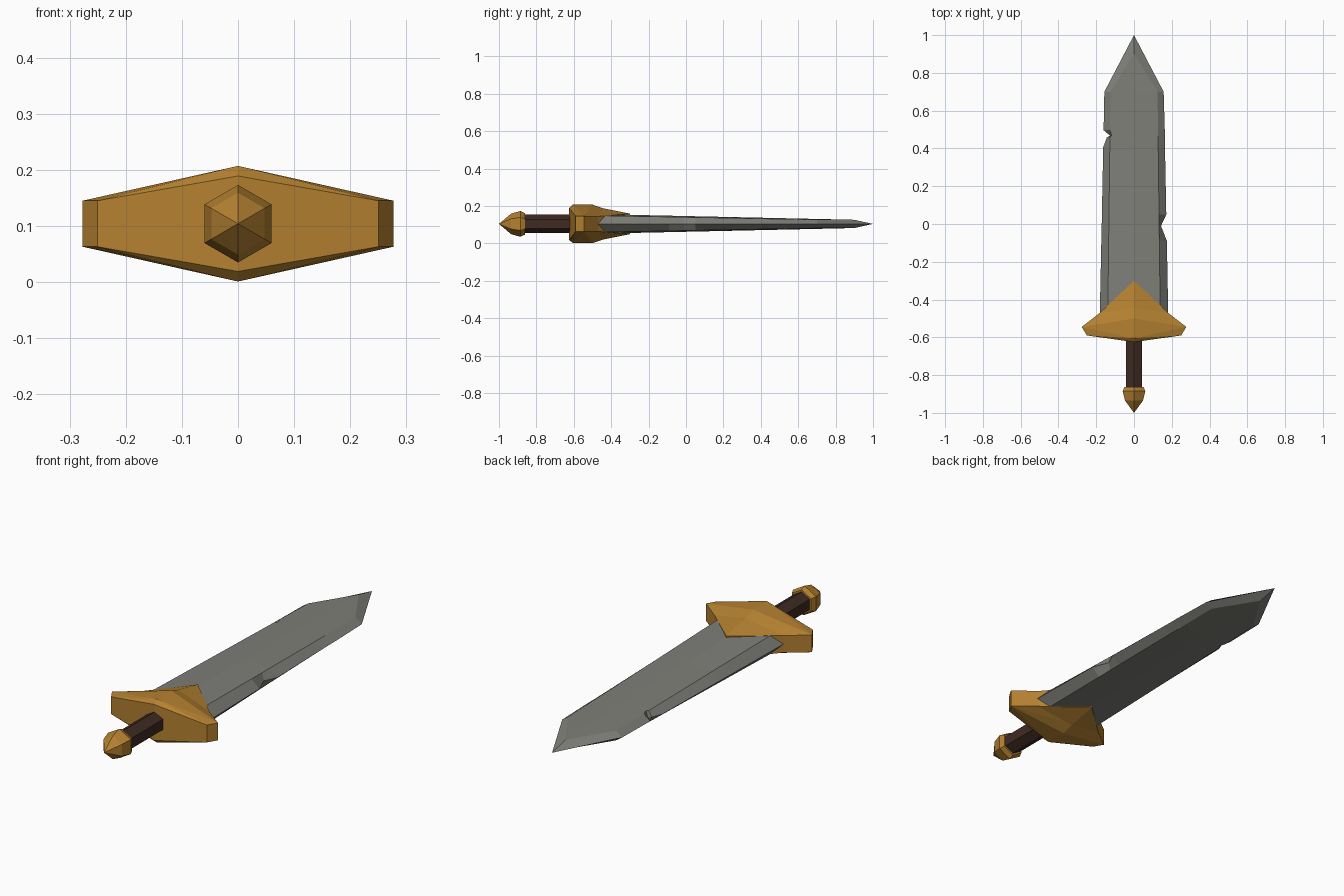
import bpy, bmesh
from math import sin, cos, pi

cube = bpy.data.objects.get("Cube")
if cube:
    bpy.data.objects.remove(cube, do_unlink=True)

ZC = 0.104  # height of the sword's long axis


def material(name, rgb):
    m = bpy.data.materials.new(name)
    m.use_nodes = True
    m.diffuse_color = (*rgb, 1)
    m.node_tree.nodes["Principled BSDF"].inputs["Base Color"].default_value = (*rgb, 1)
    return m


gold = material("gold", (0.46, 0.22, 0.03))
steel = material("steel", (0.21, 0.21, 0.19))
leather = material("dark_leather", (0.05, 0.024, 0.017))


def finish(bm, name, mat):
    bmesh.ops.recalc_face_normals(bm, faces=bm.faces)
    me = bpy.data.meshes.new(name)
    bm.to_mesh(me)
    bm.free()
    ob = bpy.data.objects.new(name, me)
    ob.location.z = ZC
    me.materials.append(mat)
    bpy.context.collection.objects.link(ob)


def hex_lathe(name, profile, mat):
    """Six-sided turned part along y, from (y, radius) pairs."""
    bm = bmesh.new()
    rings = [[bm.verts.new((r * sin(k * pi / 3), y, r * cos(k * pi / 3)))
              for k in range(6)] for y, r in profile]
    for a, b in zip(rings, rings[1:]):
        for k in range(6):
            n = (k + 1) % 6
            bm.faces.new((a[k], a[n], b[n], b[k]))
    bm.faces.new(rings[0])
    bm.faces.new(rings[-1])
    bmesh.ops.remove_doubles(bm, verts=bm.verts, dist=0.0005)
    finish(bm, name, mat)


def mirrored_hull(name, points, mat):
    """Convex solid from points mirrored in x and z."""
    bm = bmesh.new()
    for p in {(sx * x, y, sz * z) for x, y, z in points for sx in (1, -1) for sz in (1, -1)}:
        bm.verts.new(p)
    bmesh.ops.convex_hull(bm, input=bm.verts)
    bmesh.ops.dissolve_limit(bm, angle_limit=0.01, verts=bm.verts, edges=bm.edges)
    finish(bm, name, mat)


# Pommel and grip
hex_lathe("pommel", [(-1, 0.0001), (-0.935, 0.055), (-0.885, 0.069), (-0.862, 0.058)], gold)
hex_lathe("grip", [(-0.88, 0.049), (-0.6, 0.049)], leather)

# Crossguard body and the pointed collar over the blade root
mirrored_hull("crossguard", [
    (0, -0.625, 0.085), (0, -0.605, 0.103), (0, -0.5, 0.103), (0, -0.44, 0.082),
    (0.25, -0.59, 0.041), (0.277, -0.545, 0.041), (0.18, -0.47, 0.04)], gold)
mirrored_hull("guard_collar", [
    (0, -0.5, 0.09), (0, -0.44, 0.083), (0, -0.3, 0.055), (0.18, -0.47, 0.04)], gold)

# Blade: stations of (y, left edge, right edge), with a nick on each side
stations = [(-0.52, 0.182, 0.182), (-0.09, 0.173, 0.174), (-0.01, 0.171, 0.143),
            (0.05, 0.17, 0.171), (0.407, 0.163, 0.164), (0.46, 0.143, 0.163),
            (0.467, 0.126, 0.163), (0.497, 0.161, 0.163), (0.7, 0.157, 0.157)]
bm = bmesh.new()
tip = bm.verts.new((0, 1, 0))
edges = [(bm.verts.new((-l, y, 0)), bm.verts.new((r, y, 0))) for y, l, r in stations]
for side in (1, -1):
    flats = []
    for y, l, r in stations:
        h = side * (0.042 - 0.022 * y)
        w = 0.133 - 0.012 * y
        flats.append([bm.verts.new(c) for c in (
            (-min(w, l - 0.008), y, h * 0.85), (0, y, h), (min(w, r - 0.008), y, h * 0.85))])
    rows = [(e[0], *f, e[1]) for e, f in zip(edges, flats)]
    for a, b in zip(rows, rows[1:]):
        for k in range(4):
            bm.faces.new((a[k], a[k + 1], b[k + 1], b[k]))
    # Point of the blade
    peak = bm.verts.new((0, 0.9, side * 0.022))
    e0, f0, mid, f1, e1 = rows[-1]
    for face in ((f0, mid, peak), (mid, f1, peak), (e0, f0, peak, tip), (f1, e1, tip, peak)):
        bm.faces.new(face)
bm.faces.new([v for v in bm.verts if v.co.y < -0.51][:2] +
             [v for v in bm.verts if v.co.y < -0.51 and v.co.z > 0.001][::-1])
bm.faces.new([v for v in bm.verts if v.co.y < -0.51][:2] +
             [v for v in bm.verts if v.co.y < -0.51 and v.co.z < -0.001][::-1])
finish(bm, "blade", steel)
